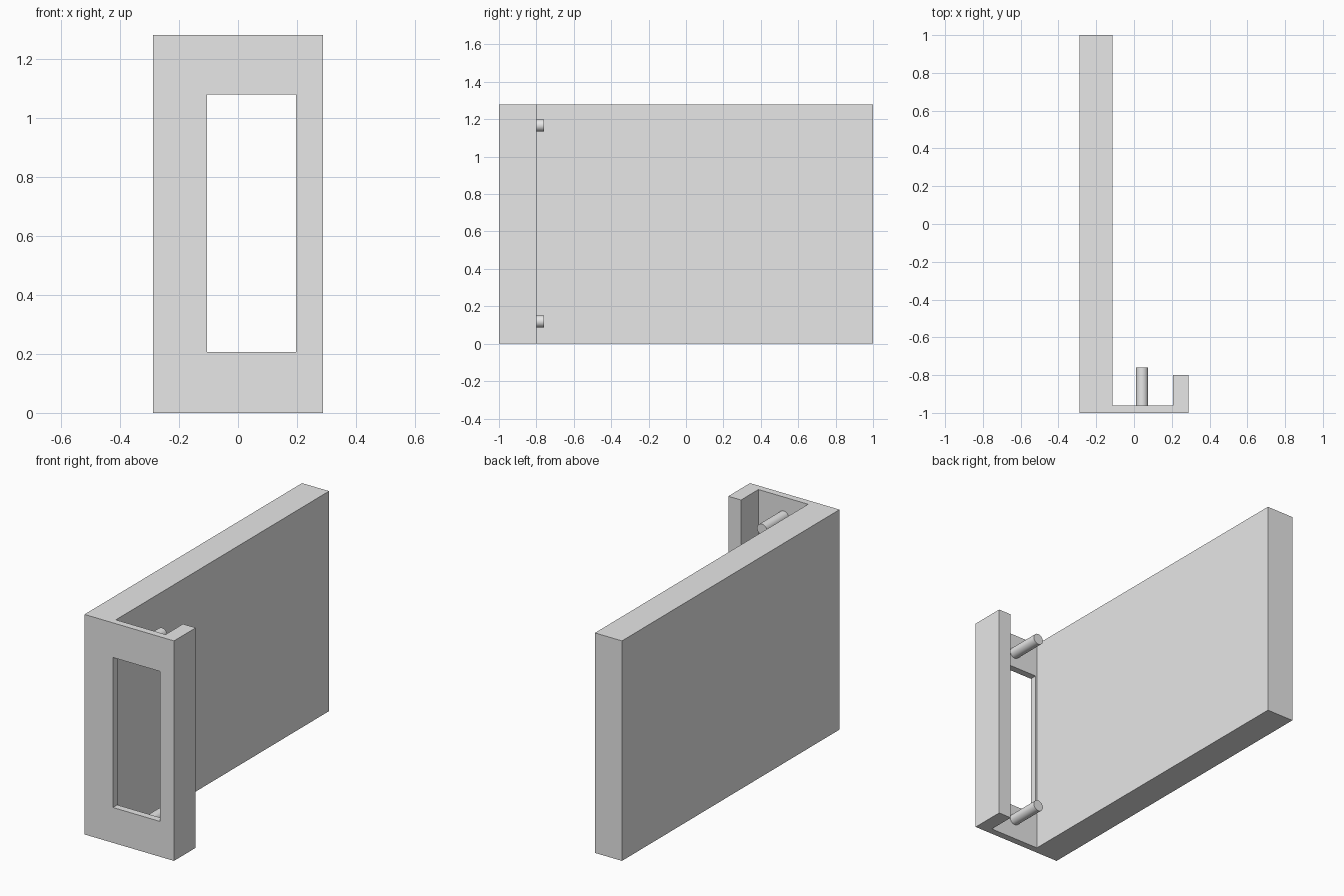
import bpy, bmesh
from math import radians

if "Cube" in bpy.data.objects:
    bpy.data.objects.remove(bpy.data.objects["Cube"])

grey = bpy.data.materials.new("light grey")
grey.diffuse_color = (0.8, 0.8, 0.8, 1)
grey.use_nodes = True
grey.node_tree.nodes["Principled BSDF"].inputs["Base Color"].default_value = grey.diffuse_color

HEIGHT = 1.28
FRONT, PLATE_BACK = -1.0, -0.96


def mesh_object(name, bm):
    bmesh.ops.recalc_face_normals(bm, faces=bm.faces)
    mesh = bpy.data.meshes.new(name)
    bm.to_mesh(mesh)
    bm.free()
    mesh.materials.append(grey)
    obj = bpy.data.objects.new(name, mesh)
    bpy.context.collection.objects.link(obj)
    return obj


# Bracket: long side panel, thin front plate and short return lip in one profile
profile = [(-0.288, FRONT), (0.288, FRONT), (0.288, -0.8), (0.206, -0.8),
           (0.206, PLATE_BACK), (-0.114, PLATE_BACK), (-0.114, 1.0), (-0.288, 1.0)]
bm = bmesh.new()
base = bm.faces.new([bm.verts.new((x, y, 0)) for x, y in profile])
top = bmesh.ops.extrude_face_region(bm, geom=[base])
bmesh.ops.translate(bm, vec=(0, 0, HEIGHT),
                    verts=[v for v in top["geom"] if isinstance(v, bmesh.types.BMVert)])
bracket = mesh_object("bracket", bm)

# Window opening through the front plate
bm = bmesh.new()
bmesh.ops.create_cube(bm, size=1)
bmesh.ops.scale(bm, vec=(0.302, 0.1, 0.873), verts=bm.verts)
bmesh.ops.translate(bm, vec=(0.046, -0.98, 0.642), verts=bm.verts)
cutter = mesh_object("window_cutter", bm)
cutter.hide_render = True
cutter.hide_viewport = True
cut = bracket.modifiers.new("window", 'BOOLEAN')
cut.operation = 'DIFFERENCE'
cut.solver = 'EXACT'
cut.object = cutter

# Round pegs behind the front plate, above and below the window
for name, z in (("upper_peg", 1.167), ("lower_peg", 0.119)):
    bpy.ops.mesh.primitive_cylinder_add(vertices=32, radius=0.032, depth=0.2,
                                        location=(0.043, -0.86, z),
                                        rotation=(radians(90), 0, 0))
    peg = bpy.context.object
    peg.name = name
    peg.data.materials.append(grey)
    bpy.ops.object.shade_smooth_by_angle(angle=radians(30))
